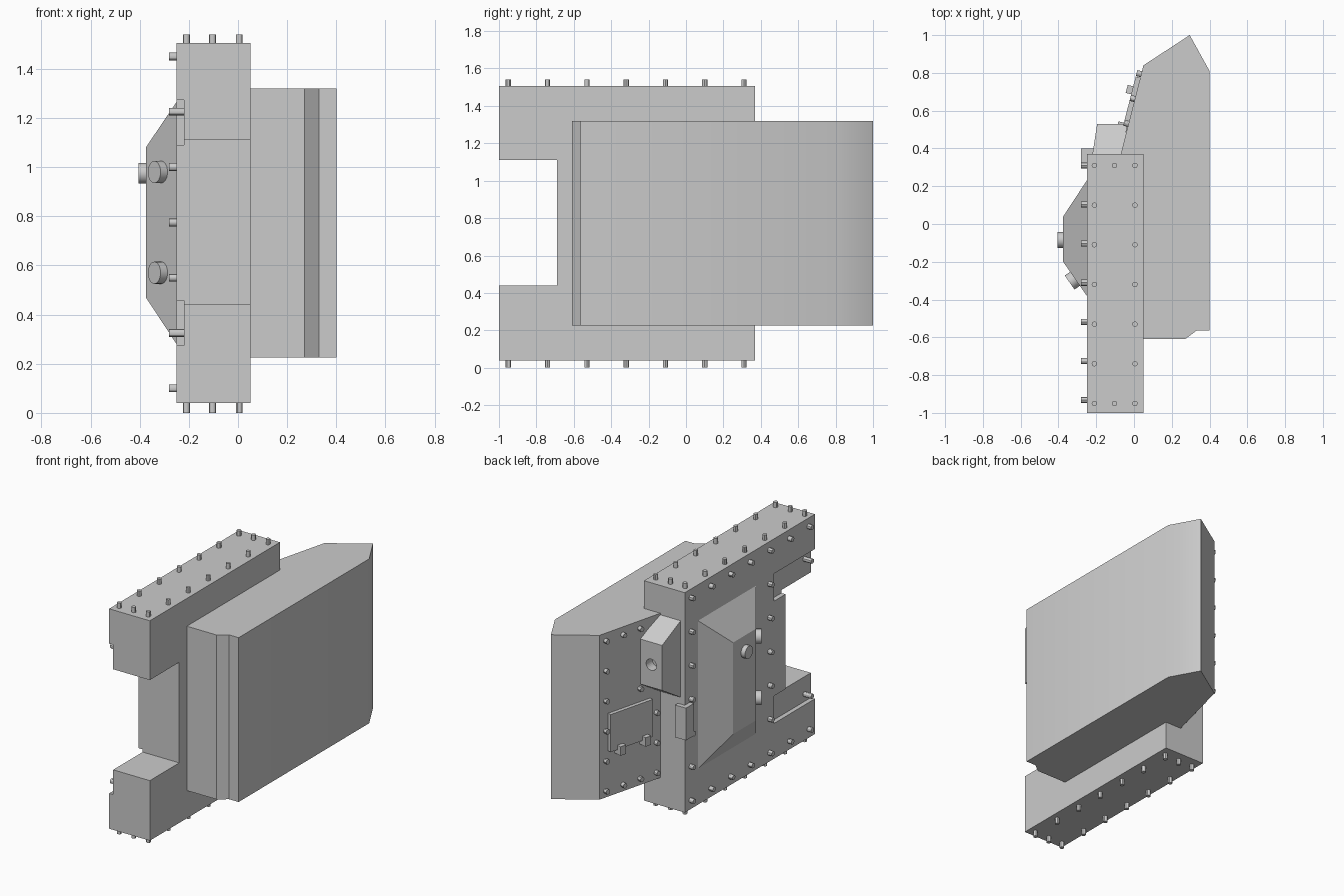
import bpy, bmesh, math
from mathutils import Vector

cube = bpy.data.objects.get("Cube")
if cube:
    bpy.data.objects.remove(cube, do_unlink=True)

grey = bpy.data.materials.new("plain_grey")
grey.use_nodes = True
COLOUR = (0.6, 0.6, 0.6, 1)
grey.diffuse_color = COLOUR
grey.node_tree.nodes["Principled BSDF"].inputs["Base Color"].default_value = COLOUR


def make(name, bm):
    bmesh.ops.recalc_face_normals(bm, faces=bm.faces)
    me = bpy.data.meshes.new(name)
    bm.to_mesh(me)
    bm.free()
    me.materials.append(grey)
    ob = bpy.data.objects.new(name, me)
    bpy.context.collection.objects.link(ob)
    return ob


def loft(name, a, b):
    """Solid between two matching outlines."""
    bm = bmesh.new()
    va = [bm.verts.new(p) for p in a]
    vb = [bm.verts.new(p) for p in b]
    n = len(a)
    bm.faces.new(va)
    bm.faces.new(vb)
    for i in range(n):
        j = (i + 1) % n
        bm.faces.new((va[i], va[j], vb[j], vb[i]))
    return make(name, bm)


def slab(name, outline, z0, z1):
    return loft(name, [(x, y, z0) for x, y in outline], [(x, y, z1) for x, y in outline])


def rect_x(x, y0, y1, z0, z1):
    return [(x, y0, z0), (x, y1, z0), (x, y1, z1), (x, y0, z1)]


def box(name, x0, x1, y0, y1, z0, z1):
    return loft(name, rect_x(x0, y0, y1, z0, z1), rect_x(x1, y0, y1, z0, z1))


def studs(name, bases, axis, radius, height, sides=12, sink=0.005):
    """Short cylinders standing on the given points."""
    bm = bmesh.new()
    axis = Vector(axis).normalized()
    turn = axis.to_track_quat('Z', 'Y').to_matrix().to_4x4()
    for p in bases:
        m = turn.copy()
        m.translation = Vector(p) + axis * (height - sink) / 2
        bmesh.ops.create_cone(bm, cap_ends=True, segments=sides, radius1=radius,
                              radius2=radius, depth=height + sink, matrix=m)
    return make(name, bm)


def smooth(ob, angle=30):
    bpy.ops.object.select_all(action='DESELECT')
    ob.select_set(True)
    bpy.context.view_layer.objects.active = ob
    bpy.ops.object.shade_smooth_by_angle(angle=math.radians(angle))


def cut(ob, cutter):
    mod = ob.modifiers.new("cut", 'BOOLEAN')
    mod.object = cutter
    mod.solver = 'EXACT'
    cutter.hide_render = True
    cutter.hide_set(True)


# Main upright plate with a through notch at the front
side = [(-1, 0.04), (0.37, 0.04), (0.37, 1.505), (-1, 1.505),
        (-1, 1.11), (-0.69, 1.11), (-0.69, 0.44), (-1, 0.44)]
plate = loft("main_plate", [(-0.25, y, z) for y, z in side], [(0.05, y, z) for y, z in side])
for label, z0, z1 in (("upper", 1.09, 1.273), ("lower", 0.275, 0.458)):
    cut(plate, box(label + "_recess_cutter", -0.3, -0.22, -1.1, -0.57, z0, z1))

# Large side block and its angled back wedge
block = slab("side_block", [(0.05, -0.61), (0.27, -0.61), (0.33, -0.565), (0.4, -0.565),
                            (0.4, 0.81), (0.295, 1.0), (0.05, 0.84)], 0.225, 1.32)
smooth(block)
A, B = Vector((0.05, 0.84, 0)), Vector((-0.07, 0.37, 0))
slab("back_wedge", [A.xy, B.xy, (-0.07, 0.3), (0.05, 0.3)], 0.225, 1.32)

# Bevelled bulge on the outer face
loft("bulge", rect_x(-0.25, -0.38, 0.23, 0.28, 1.265), rect_x(-0.375, -0.2, 0.04, 0.47, 1.08))
smooth(studs("bulge_flat_knob", [(-0.375, -0.085, 0.975)], (-1, 0, 0), 0.042, 0.03, 24))
smooth(studs("bulge_front_knobs", [(-0.312, -0.29, z) for z in (0.98, 0.57)],
             (-0.82, -0.57, 0), 0.045, 0.035, 24))

# Bolts on the top and bottom edges
rows = [0.31 - 0.21 * i for i in range(7)]
spots = [(x, y) for x in (-0.21, -0.103, 0.005) for y in rows
         if x != -0.103 or y in (rows[0], rows[-1])]
smooth(studs("top_bolts", [(x, y, 1.505) for x, y in spots], (0, 0, 1), 0.014, 0.035))
smooth(studs("bottom_bolts", [(x, y, 0.04) for x, y in spots], (0, 0, -1), 0.014, 0.04))

# Bolts round the outer face
ys = [0.31 - 0.207 * i for i in range(7)]
zs = [0.1 + 0.225 * i for i in range(7)]
spots = [(y, z) for y in ys for z in (zs[0], zs[-1])]
spots += [(y, z) for y in (ys[0], ys[4]) for z in zs[1:-1]]
smooth(studs("outer_bolts", [(-0.25, y, z) for y, z in spots], (-1, 0, 0), 0.016, 0.03))
smooth(studs("recess_bolts", [(-0.22, ys[-1], z) for z in (zs[1], zs[-2])],
             (-1, 0, 0), 0.016, 0.06))

# Bolts on the wedge face
along = (B - A).normalized()
out = Vector((along.y, -along.x, 0))


def on_wedge(t, z):
    return A.lerp(B, t) + Vector((0, 0, z))


levels = [0.27 + 0.2 * i for i in range(6)]
spots = [(0.1, z) for z in levels]
spots += [(t, z) for t in (0.38, 0.66) for z in (levels[0], levels[-1])]
spots += [(0.93, z) for z in levels[:3]] + [(0.66, levels[3])]
smooth(studs("wedge_bolts", [on_wedge(t, z) for t, z in spots], out, 0.016, 0.025))


# Hatch and its two hinges on the wedge
def wedge_box(name, t0, t1, z0, z1, depth):
    ring = [on_wedge(t, z) for t, z in ((t0, z0), (t1, z0), (t1, z1), (t0, z1))]
    loft(name, [p - out * 0.01 for p in ring], [p + out * depth for p in ring])


wedge_box("hatch", 0.14, 0.83, 0.53, 0.78, 0.025)
for i, t in enumerate((0.25, 0.66)):
    wedge_box("hatch_hinge_%d" % (i + 1), t, t + 0.09, 0.5, 0.56, 0.055)

# Tapered housing with a round socket on the back end
housing = loft("socket_housing",
               [(-0.22, 0.37, 0.8), (-0.06, 0.37, 0.8), (-0.06, 0.37, 1.31), (-0.22, 0.37, 1.31)],
               [(-0.195, 0.53, 0.9), (-0.035, 0.53, 0.9), (-0.035, 0.53, 1.2), (-0.195, 0.53, 1.2)])
cut(housing, studs("socket_cutter", [(-0.115, 0.47, 1.05)], (0, 1, 0), 0.038, 0.1, 24))

# Small block on the back corner
box("corner_block", -0.28, -0.2, 0.315, 0.4, 0.54, 0.755)
